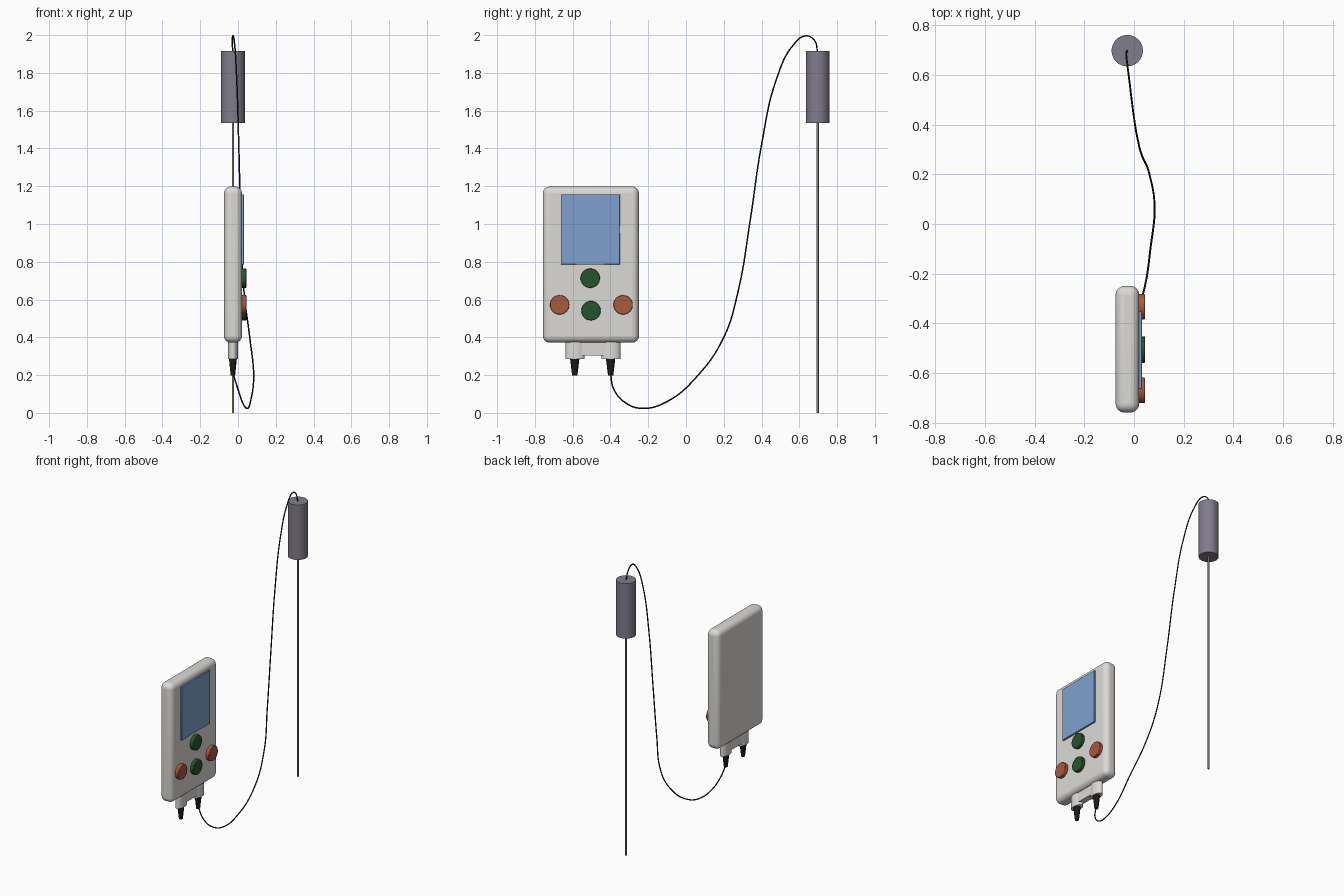
import bpy, math
from mathutils import Vector

if "Cube" in bpy.data.objects:
    bpy.data.objects.remove(bpy.data.objects["Cube"])

CX = -0.027  # shared centre plane of case, plugs and probe


def material(name, rgb):
    m = bpy.data.materials.new(name)
    m.diffuse_color = (*rgb, 1)
    m.use_nodes = True
    m.node_tree.nodes["Principled BSDF"].inputs["Base Color"].default_value = m.diffuse_color
    return m


SHELL = material("shell", (0.72, 0.70, 0.67))
BLUE = material("screen_blue", (0.21, 0.36, 0.62))
GREEN = material("button_green", (0.02, 0.09, 0.025))
ORANGE = material("button_orange", (0.40, 0.10, 0.045))
BLACK = material("rubber", (0.01, 0.01, 0.01))
GRIP = material("grip", (0.22, 0.20, 0.26))
STEEL = material("steel", (0.25, 0.23, 0.21))


def finish(name, mat, bevel=0, segments=3):
    o = bpy.context.object
    o.name = name
    o.data.materials.append(mat)
    bpy.ops.object.transform_apply(location=False, rotation=True, scale=True)
    if bevel:
        b = o.modifiers.new("round", "BEVEL")
        b.width, b.segments, b.limit_method = bevel, segments, 'ANGLE'
    bpy.ops.object.shade_smooth_by_angle(angle=math.radians(35))
    return o


def box(name, lo, hi, mat, bevel=0, segments=3):
    lo, hi = Vector(lo), Vector(hi)
    bpy.ops.mesh.primitive_cube_add(size=1, location=(lo + hi) / 2)
    bpy.context.object.scale = hi - lo
    return finish(name, mat, bevel, segments)


def rod(name, y, z0, z1, r0, r1, mat, sx=1, verts=40, bevel=0):
    # vertical cone or cylinder, r0 at the bottom, optionally squashed in x
    bpy.ops.mesh.primitive_cone_add(vertices=verts, radius1=r0, radius2=r1,
                                    depth=z1 - z0, location=(CX, y, (z0 + z1) / 2))
    bpy.context.object.scale.x = sx
    return finish(name, mat, bevel, 2)


# Case and screen
box("case", (-0.074, -0.758, 0.372), (0.021, -0.249, 1.198), SHELL, 0.036, 6)
box("screen", (0.0, -0.663, 0.785), (0.032, -0.349, 1.157), BLUE, 0.002, 1)

# Buttons
for name, y, z, mat in (("upper_button", -0.507, 0.713, GREEN),
                        ("lower_button", -0.503, 0.541, GREEN),
                        ("left_button", -0.669, 0.572, ORANGE),
                        ("right_button", -0.333, 0.572, ORANGE)):
    bpy.ops.mesh.primitive_cylinder_add(vertices=40, radius=0.051, depth=0.043,
                                        location=(0.0225, y, z),
                                        rotation=(0, math.pi / 2, 0))
    finish(name, mat, 0.003, 2)

# Sockets, tapered plugs and the bridge between the sockets
for side, y in (("left", -0.587), ("right", -0.397)):
    rod(side + "_socket", y, 0.286, 0.385, 0.05, 0.05, SHELL, sx=0.54)
    py = y - 0.002
    rod(side + "_plug", py, 0.198, 0.29, 0.014, 0.025, BLACK, sx=0.85, verts=24)
box("socket_bridge", (-0.047, -0.56, 0.305), (-0.007, -0.42, 0.385), SHELL)

# Probe grip and needle
rod("probe_grip", 0.697, 1.535, 1.917, 0.063, 0.063, GRIP, verts=48)
rod("probe_needle", 0.697, 0.0, 1.54, 0.006, 0.006, STEEL, verts=16)

# Cable
path = [(-0.027, -0.40, 0.21), (0.0, -0.382, 0.125), (0.025, -0.32, 0.053),
        (0.048, -0.23, 0.024), (0.066, -0.10, 0.06), (0.083, 0.06, 0.195),
        (0.062, 0.20, 0.40), (0.032, 0.275, 0.64), (0.015, 0.34, 1.02),
        (0.004, 0.40, 1.42), (-0.007, 0.48, 1.77), (-0.018, 0.57, 1.95),
        (-0.026, 0.635, 1.996), (-0.031, 0.68, 1.972), (CX, 0.697, 1.91)]
curve = bpy.data.curves.new("cable", 'CURVE')
curve.dimensions = '3D'
curve.bevel_depth, curve.bevel_resolution = 0.004, 2
curve.resolution_u = 8
curve.use_fill_caps = True
spline = curve.splines.new('BEZIER')
spline.bezier_points.add(len(path) - 1)
for p, co in zip(spline.bezier_points, path):
    p.co = co
    p.handle_left_type = p.handle_right_type = 'AUTO'
curve.materials.append(BLACK)
bpy.context.collection.objects.link(bpy.data.objects.new("cable", curve))
